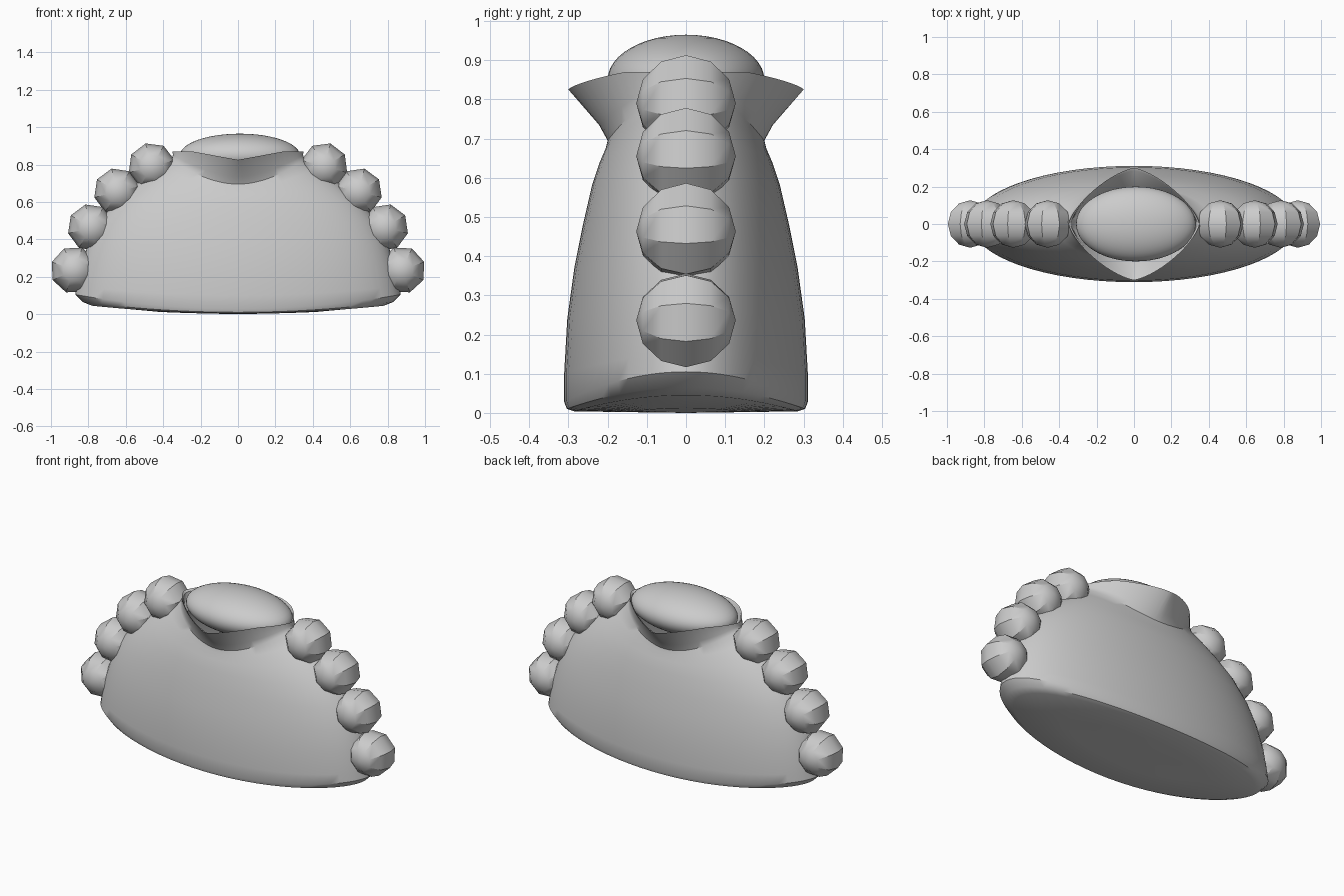
import bpy, bmesh, math
from mathutils import Matrix

if "Cube" in bpy.data.objects:
    bpy.data.objects.remove(bpy.data.objects["Cube"])

grey = bpy.data.materials.new("light_grey")
grey.diffuse_color = (0.6, 0.6, 0.6, 1)
grey.use_nodes = True
grey.node_tree.nodes["Principled BSDF"].inputs["Base Color"].default_value = grey.diffuse_color


def finish(name, bm, angle=None):
    bmesh.ops.recalc_face_normals(bm, faces=bm.faces[:])
    me = bpy.data.meshes.new(name)
    bm.to_mesh(me)
    bm.free()
    me.materials.append(grey)
    ob = bpy.data.objects.new(name, me)
    bpy.context.collection.objects.link(ob)
    bpy.ops.object.select_all(action='DESELECT')
    ob.select_set(True)
    bpy.context.view_layer.objects.active = ob
    if angle:
        bpy.ops.object.shade_smooth_by_angle(angle=math.radians(angle))
    return ob


def sup(v, n):
    return math.copysign(abs(v) ** (2 / n), v)


# Loft rings: half width, half depth, z at the ends, z at the middle, roundness
def loft(bm, rings, seg=64):
    loops = []
    for a, b, ze, zm, n in rings:
        loop = []
        for i in range(seg):
            t = 2 * math.pi * i / seg
            c, s = math.cos(t), math.sin(t)
            x = sup(c, n)
            k = min(1, abs(x) / 0.7) if n < 1.5 else c * c
            loop.append(bm.verts.new((a * x, b * sup(s, n), zm + (ze - zm) * k)))
        loops.append(loop)
    for p, q in zip(loops, loops[1:]):
        for i in range(seg):
            j = (i + 1) % seg
            bm.faces.new((p[i], p[j], q[j], q[i]))
    return loops


# Pouch body: sagging base, tapering sides, pinched neck and flared pointed lip
bm = bmesh.new()
loops = loft(bm, [
    (0.42, 0.15, 0.012, 0.002, 2),
    (0.78, 0.285, 0.045, 0.004, 2),
    (0.83, 0.304, 0.065, 0.010, 2),
    (0.87, 0.311, 0.105, 0.028, 2),
    (0.862, 0.311, 0.15, 0.10, 2),
    (0.84, 0.303, 0.26, 0.24, 2),
    (0.80, 0.285, 0.38, 0.37, 2),
    (0.74, 0.263, 0.50, 0.48, 2),
    (0.65, 0.240, 0.61, 0.58, 2),
    (0.53, 0.220, 0.71, 0.64, 2),
    (0.42, 0.205, 0.785, 0.675, 2),
    (0.355, 0.200, 0.83, 0.695, 1.9),
    (0.348, 0.222, 0.85, 0.735, 1.7),
    (0.35, 0.300, 0.87, 0.825, 1.4),
    (0.338, 0.285, 0.86, 0.82, 1.45),
    (0.33, 0.205, 0.83, 0.74, 1.8),
    (0.30, 0.180, 0.80, 0.72, 2),
])
c = bm.verts.new((0, 0, 0))
base = loops[0]
for i in range(len(base)):
    bm.faces.new((c, base[(i + 1) % len(base)], base[i]))
finish("pouch_body", bm, 35)

# Rounded filling in the opening
bm = bmesh.new()
bmesh.ops.create_uvsphere(bm, u_segments=48, v_segments=24, radius=1,
                          matrix=Matrix.Translation((0.01, 0, 0.85)) @ Matrix.Diagonal((0.32, 0.2, 0.115, 1)))
finish("filling", bm, 60)

# Faceted beads down both side seams, poles facing front and back
for side, label in ((-1, "left"), (1, "right")):
    for k, (x, z, turn) in enumerate([(0.461, 0.79, 30), (0.645, 0.655, 31),
                                      (0.785, 0.463, 31), (0.876, 0.236, 20)]):
        bm = bmesh.new()
        bmesh.ops.create_uvsphere(bm, u_segments=8, v_segments=6, radius=0.127)
        m = (Matrix.Translation((x, 0, z)) @ Matrix.Rotation(math.radians(-turn), 4, 'Y')
             @ Matrix.Rotation(math.pi / 2, 4, 'X'))
        bmesh.ops.transform(bm, verts=bm.verts[:], matrix=Matrix.Diagonal((side, 1, 1, 1)) @ m)
        finish(f"bead_{label}_{k + 1}", bm, 32)
